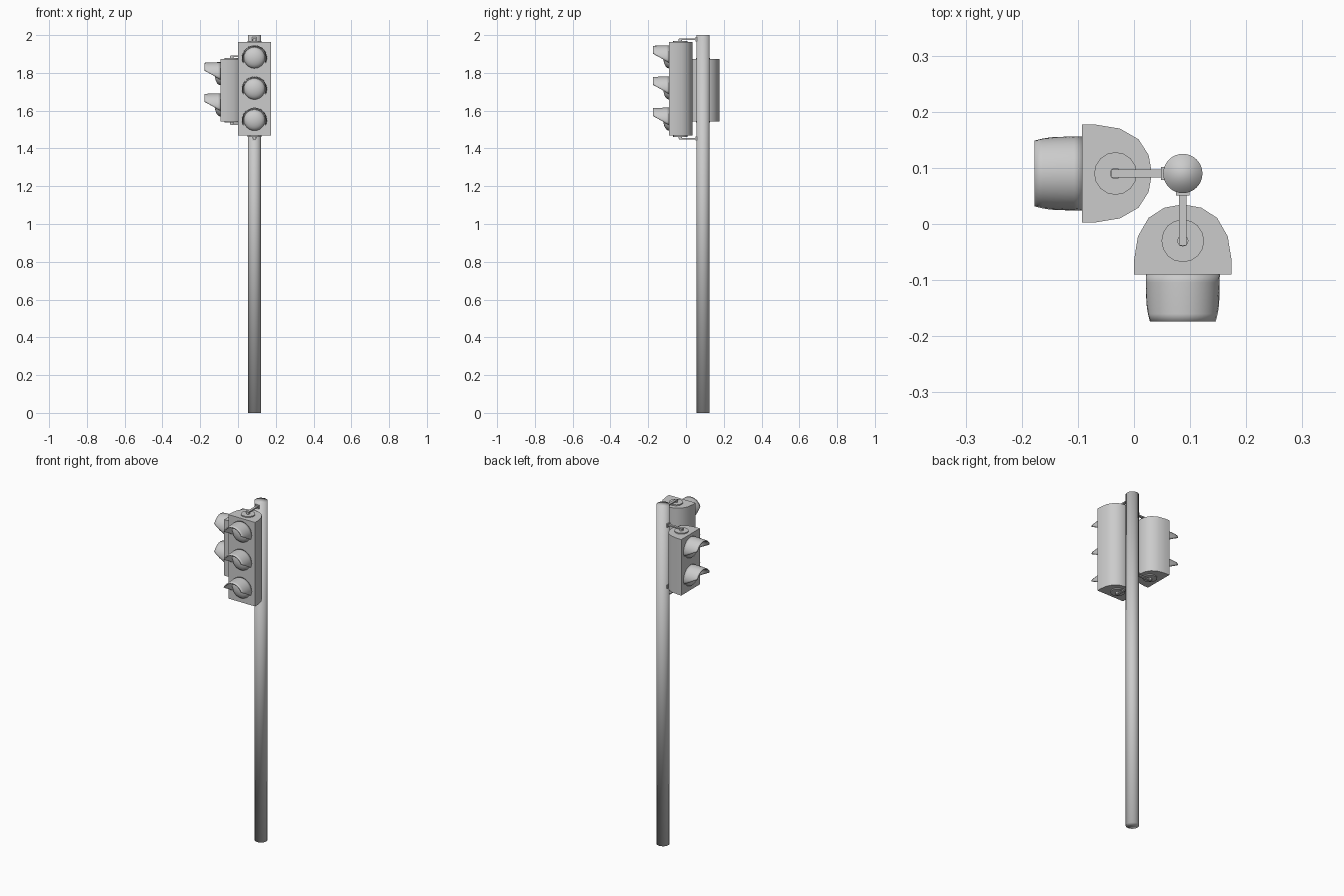
import bpy, bmesh, math
from mathutils import Matrix, Vector

if "Cube" in bpy.data.objects:
    bpy.data.objects.remove(bpy.data.objects["Cube"])

POLE = Vector((0.087, 0.09, 0))
R_POLE = 0.035

grey = bpy.data.materials.new("plain_grey")
grey.diffuse_color = (0.6, 0.6, 0.6, 1)
grey.use_nodes = True
grey.node_tree.nodes["Principled BSDF"].inputs["Base Color"].default_value = grey.diffuse_color


def finish(name, bm, mat=Matrix(), smooth=40, thickness=0):
    bmesh.ops.recalc_face_normals(bm, faces=bm.faces)
    me = bpy.data.meshes.new(name)
    bm.to_mesh(me)
    bm.free()
    me.materials.append(grey)
    ob = bpy.data.objects.new(name, me)
    bpy.context.collection.objects.link(ob)
    ob.matrix_world = mat
    if thickness:
        mod = ob.modifiers.new("thickness", 'SOLIDIFY')
        mod.thickness = thickness
        mod.offset = 0
    bpy.ops.object.select_all(action='DESELECT')
    ob.select_set(True)
    bpy.context.view_layer.objects.active = ob
    if smooth == 180:
        bpy.ops.object.shade_smooth()
    elif smooth:
        bpy.ops.object.shade_smooth_by_angle(angle=math.radians(smooth))
    return ob


def cylinder(bm, r, depth, centre, sides, rot=Matrix()):
    bmesh.ops.create_cone(bm, cap_ends=True, segments=sides, radius1=r, radius2=r,
                          depth=depth, matrix=Matrix.Translation(centre) @ rot)


def box(bm, size, centre):
    bmesh.ops.create_cube(bm, size=1, matrix=Matrix.Translation(centre)
                          @ Matrix.Diagonal((*size, 1)))


def grid_faces(bm, rows, closed=False):
    for a, b in zip(rows, rows[1:]):
        n = len(a)
        for i in range(n if closed else n - 1):
            j = (i + 1) % n
            bm.faces.new((a[i], a[j], b[j], b[i]))


# Signal heads are built around the pole axis, facing -y
FRONT, TIP = -0.18, -0.264


def housing(name, mat, z0, z1):
    half = [(0.087, FRONT), (0.087, -0.155), (0.080, -0.112), (0.061, -0.079),
            (0.033, -0.061)]
    outline = half + [(0, -0.055)] + [(-x, y) for x, y in reversed(half)]
    bm = bmesh.new()
    face = bm.faces.new([bm.verts.new((x, y, z0)) for x, y in outline])
    ext = bmesh.ops.extrude_face_region(bm, geom=[face])["geom"]
    bmesh.ops.translate(bm, vec=(0, 0, z1 - z0),
                        verts=[v for v in ext if isinstance(v, bmesh.types.BMVert)])
    finish(name, bm, mat, 35)


def lens(name, mat, z):
    # shallow dome
    bm = bmesh.new()
    rows = []
    for k in range(6):
        a = math.radians(90 * k / 6)
        r, y = 0.056 * math.cos(a), FRONT - 0.03 * math.sin(a)
        rows.append([bm.verts.new((r * math.cos(t), y, z + r * math.sin(t)))
                     for t in (2 * math.pi * i / 24 for i in range(24))])
    grid_faces(bm, rows, True)
    tip = bm.verts.new((0, FRONT - 0.03, z))
    for i in range(24):
        bm.faces.new((rows[-1][i], rows[-1][(i + 1) % 24], tip))
    finish(name, bm, mat, 60)


def visor(name, mat, z):
    # hood whose lower edge rises towards the tip
    bm = bmesh.new()
    rows = []
    for k in range(7):
        t = k / 6
        r = 0.063 - 0.003 * t ** 2
        low = -0.026 + 0.048 * t
        a0 = math.asin(low / r)
        row = []
        for i in range(19):
            a = a0 + (math.pi - 2 * a0) * i / 18
            row.append(bm.verts.new((r * math.cos(a), FRONT + (TIP - FRONT) * t,
                                     z + r * math.sin(a))))
        rows.append(row)
    grid_faces(bm, rows)
    finish(name, bm, mat, 40, 0.006)


def bracket(name, mat, z, up):
    # disc on the housing, stub, arm to the pole and a small flange
    bm = bmesh.new()
    cylinder(bm, 0.038, 0.006, (0, -0.12, z + up * 0.003), 16)
    cylinder(bm, 0.010, 0.014, (0, -0.12, z + up * 0.009), 12)
    box(bm, (0.014, 0.096, 0.007), (0, -0.080, z + up * 0.0155))
    box(bm, (0.024, 0.007, 0.022), (0, -0.0355, z + up * 0.0155))
    finish(name, bm, mat, 35)


def signal_head(name, angle, mid, count, pitch=0.165):
    mat = Matrix.Translation(POLE) @ Matrix.Rotation(math.radians(angle), 4, 'Z')
    h = count * pitch / 2
    housing(name + "_housing", mat, mid - h, mid + h)
    for i in range(count):
        z = mid + (i - (count - 1) / 2) * pitch
        lens(f"{name}_lens_{i + 1}", mat, z)
        visor(f"{name}_visor_{i + 1}", mat, z)
    bracket(name + "_top_bracket", mat, mid + h, 1)
    bracket(name + "_bottom_bracket", mat, mid - h, -1)


# Pole, smooth over its caps
bm = bmesh.new()
cylinder(bm, R_POLE, 2, POLE + Vector((0, 0, 1)), 32)
finish("pole", bm, smooth=180)

# Three-light vehicle head at the front, two-light pedestrian head at the left
signal_head("vehicle_signal", 0, 1.715, 3)
signal_head("pedestrian_signal", -90, 1.708, 2)
